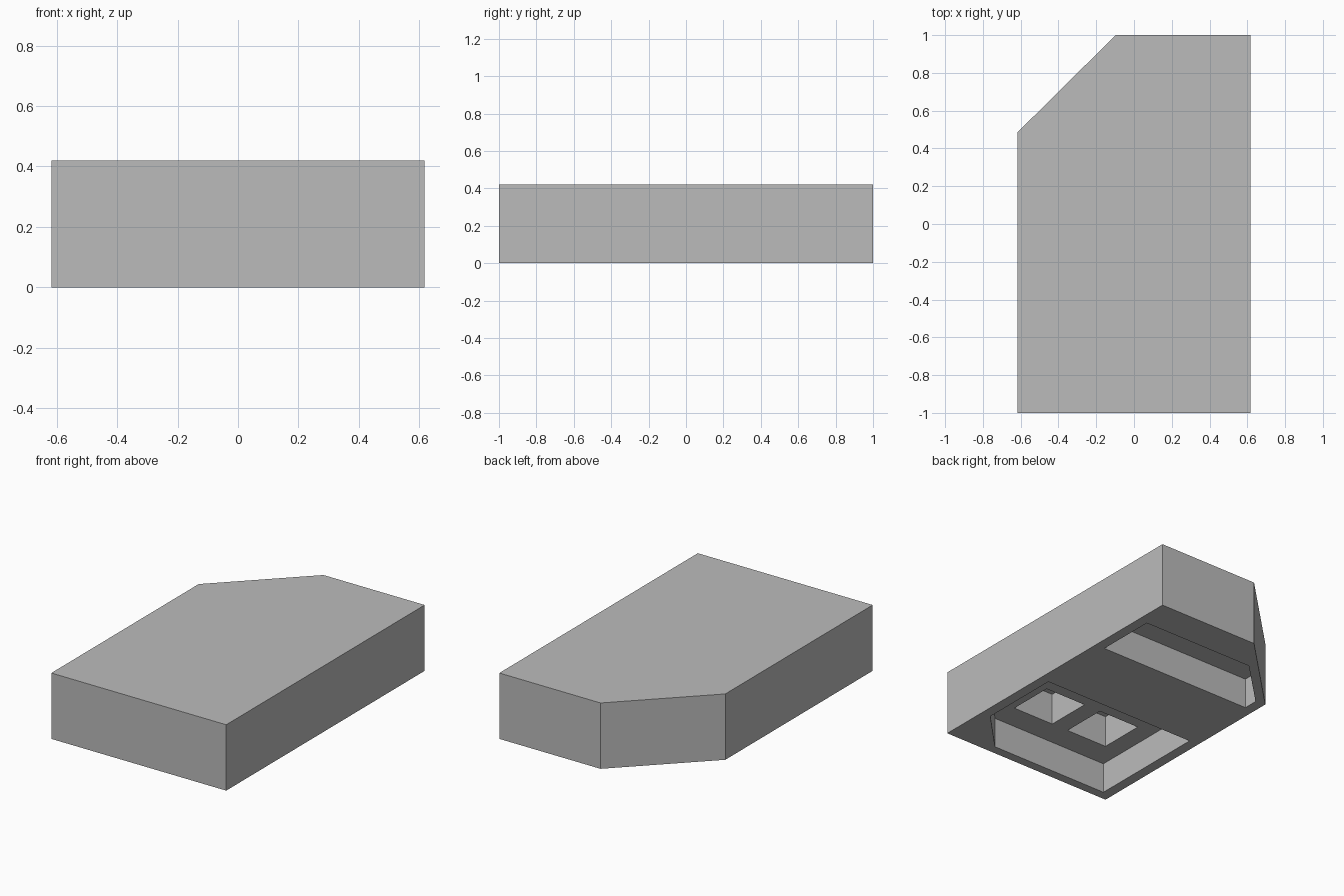
import bpy
import bmesh

default = bpy.data.objects.get("Cube")
if default:
    bpy.data.objects.remove(default, do_unlink=True)

# Single plain material
grey = bpy.data.materials.new("plain grey")
grey.use_nodes = True
colour = (0.5, 0.5, 0.5, 1)
grey.diffuse_color = colour
grey.node_tree.nodes["Principled BSDF"].inputs["Base Color"].default_value = colour


def prism(name, outline, low, high):
    """Extrude a flat outline upwards between two heights."""
    bm = bmesh.new()
    base = bm.faces.new([bm.verts.new((x, y, low)) for x, y in outline])
    raised = bmesh.ops.extrude_face_region(bm, geom=[base])["geom"]
    bmesh.ops.translate(bm, vec=(0, 0, high - low),
                        verts=[v for v in raised if isinstance(v, bmesh.types.BMVert)])
    bmesh.ops.recalc_face_normals(bm, faces=bm.faces)
    mesh = bpy.data.meshes.new(name)
    bm.to_mesh(mesh)
    bm.free()
    mesh.materials.append(grey)
    obj = bpy.data.objects.new(name, mesh)
    bpy.context.collection.objects.link(obj)
    return obj


def rectangle(x0, x1, y0, y1):
    return [(x0, y0), (x1, y0), (x1, y1), (x0, y1)]


def carve(target, cutter):
    """Subtract the cutter, bake the result and discard the cutter."""
    mod = target.modifiers.new(cutter.name, "BOOLEAN")
    mod.operation = "DIFFERENCE"
    mod.solver = "EXACT"
    mod.object = cutter
    cutter.hide_render = True
    bpy.context.view_layer.update()
    graph = bpy.context.evaluated_depsgraph_get()
    baked = bpy.data.meshes.new_from_object(target.evaluated_get(graph))
    target.modifiers.clear()
    target.data = baked
    bpy.data.objects.remove(cutter, do_unlink=True)


# Solid block with one bevelled back corner
block = prism("block", [(-0.617, -1), (0.617, -1), (0.617, 1),
                        (-0.097, 1), (-0.617, 0.485)], 0, 0.42)

# Back pocket in the underside, following the bevelled corner
carve(block, prism("back_pocket", [(-0.55, 0.38), (0.55, 0.38), (0.55, 0.775),
                                   (-0.245, 0.775), (-0.55, 0.475)], -0.1, 0.196))

# Front pocket, with its own bevelled corner
carve(block, prism("front_pocket", [(-0.55, -0.94), (0.295, -0.94), (0.55, -0.68),
                                    (0.55, -0.14), (-0.55, -0.14)], -0.1, 0.196))

# Two deeper square wells in the front pocket's floor
for x in (-0.425, -0.01):
    carve(block, prism("well", rectangle(x, x + 0.295, -0.772, -0.472), 0.1, 0.4))
